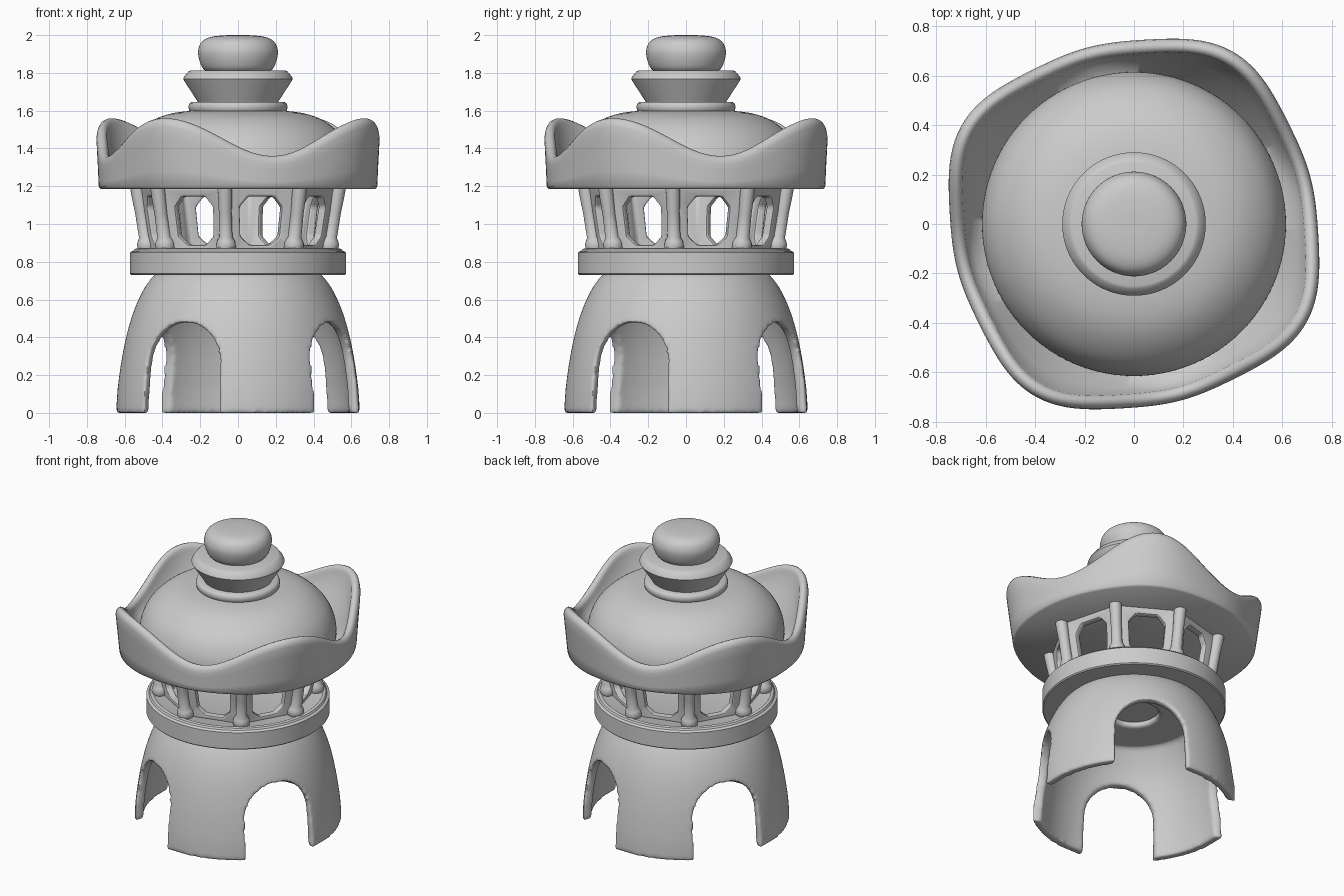
import bpy, bmesh
from math import pi, cos, sin, radians, atan2
from mathutils import Matrix

if "Cube" in bpy.data.objects:
    bpy.data.objects.remove(bpy.data.objects["Cube"])


def make(name, bm, smooth=True, angle=35):
    bmesh.ops.recalc_face_normals(bm, faces=bm.faces)
    me = bpy.data.meshes.new(name)
    bm.to_mesh(me)
    bm.free()
    ob = bpy.data.objects.new(name, me)
    bpy.context.collection.objects.link(ob)
    if smooth:
        bpy.ops.object.select_all(action='DESELECT')
        ob.select_set(True)
        bpy.context.view_layer.objects.active = ob
        bpy.ops.object.shade_smooth_by_angle(angle=radians(angle))
    return ob


def sweep(name, rows, closed=False, angle=35):
    """Rows of rings: rows[i] is a list of points around the z axis."""
    bm = bmesh.new()
    rings = [[bm.verts.new(p) for p in row] for row in rows]
    n = len(rings[0])
    pairs = list(zip(rings, rings[1:]))
    if closed:
        pairs.append((rings[-1], rings[0]))
    else:
        bm.faces.new(rings[0])
        bm.faces.new(rings[-1])
    for a, b in pairs:
        for i in range(n):
            j = (i + 1) % n
            bm.faces.new((a[i], a[j], b[j], b[i]))
    return make(name, bm, angle=angle)


def lathe(name, profile, n=96, start=0.0, closed=False, angle=35):
    rows = [[(r * cos(start + 2 * pi * i / n), r * sin(start + 2 * pi * i / n), z)
             for i in range(n)] for r, z in profile]
    return sweep(name, rows, closed, angle)


def smooth_curve(pts, steps=5):
    """Catmull-Rom through profile points."""
    p = [pts[0]] + pts + [pts[-1]]
    out = []
    for i in range(1, len(p) - 2):
        for s in range(steps):
            t = s / steps
            out.append(tuple(0.5 * (2 * b + (c - a) * t + (2 * a - 5 * b + 4 * c - d) * t * t
                                    + (3 * b - a - 3 * c + d) * t ** 3)
                             for a, b, c, d in zip(p[i - 1], p[i], p[i + 1], p[i + 2])))
    return out + [pts[-1]]


def cut_through(target, name, outline, angle_deg):
    """Prism with a (width, z) outline, running through the axis both ways."""
    bm = bmesh.new()
    ends = [[bm.verts.new((x, w, z)) for w, z in outline] for x in (-1, 1)]
    n = len(outline)
    for e in ends:
        bm.faces.new(e)
    for i in range(n):
        j = (i + 1) % n
        bm.faces.new((ends[0][i], ends[0][j], ends[1][j], ends[1][i]))
    bm.transform(Matrix.Rotation(radians(angle_deg), 4, 'Z'))
    cutter = make(name, bm, smooth=False)
    cutter.hide_render = True
    cutter.hide_set(True)
    mod = target.modifiers.new("cut", 'BOOLEAN')
    mod.object = cutter
    mod.operation = 'DIFFERENCE'
    mod.solver = 'EXACT'


# Arched base shell
outer = smooth_curve([(.645, 0), (.637, .13), (.613, .30), (.58, .45), (.54, .57), (.49, .67), (.44, .735)], 3)
inner = smooth_curve([(.40, .69), (.44, .63), (.49, .54), (.53, .43), (.56, .30), (.583, .13), (.59, 0)], 3)
base = lathe("arched_base", outer + [(.15, .735), (.15, .69)] + inner, closed=True)
arch = [(.225, -.1), (.225, .1)]
arch += [(.22 * cos(pi * i / 20), .25 + .23 * sin(pi * i / 20)) for i in range(21)]
arch += [(-.225, .1), (-.225, -.1)]
for a in (60, 150):
    cut_through(base, "arch_cutter", arch, a)
mod = base.modifiers.new("soften", 'REMESH')
mod.mode = 'VOXEL'
mod.voxel_size = .013
mod.use_smooth_shade = True
mod = base.modifiers.new("smooth", 'SMOOTH')
mod.factor = .5
mod.iterations = 6

# Platform ring
lathe("platform", [(.565, .73), (.572, .737), (.572, .848), (.565, .855), (.555, .857),
                   (.548, .868), (.53, .872), (.515, .865)])

# Eight-sided window cage
cage = lathe("window_cage", [(.475, .855), (.525, 1.195), (.475, 1.195), (.42, .855)],
             n=8, start=radians(37.5), closed=True)
window = [(.055, .89), (.105, .935), (.115, 1.09), (.07, 1.145),
          (-.07, 1.145), (-.115, 1.09), (-.105, .935), (-.055, .89)]
for k in range(4):
    cut_through(cage, "window_cutter", window, 15 + 45 * k)
mod = cage.modifiers.new("bevel", 'BEVEL')
mod.width = .012
mod.segments = 2
mod.limit_method = 'ANGLE'
mod.angle_limit = radians(40)

# Leaning posts with thicker feet
for k in range(8):
    post = lathe("post", [(.045, 0), (.052, .01), (.052, .038), (.045, .055), (.035, .072),
                          (.034, .2), (.038, .30), (.038, .335)], n=20)
    post.matrix_world = (Matrix.Rotation(radians(37.5 + 45 * k), 4, 'Z')
                         @ Matrix.Translation((.482, 0, .86))
                         @ Matrix.Rotation(atan2(.055, .33), 4, 'Y'))

# Roof tray: wavy rim with four raised corners
N = 160
rows = []
# (blend to rim height, outward offset, floor z, mode)
for kind in range(16):
    row = []
    for i in range(N):
        t = 2 * pi * i / N
        c = cos(4 * (t - radians(60)))
        k = ((1 + c) / 2) ** 2
        top = 1.46 + .10 * c
        rb, rt = .735 + .025 * k, .738 + .065 * k
        h = top - 1.185
        if kind == 0:
            r, z = .05, 1.185
        elif kind == 1:
            r, z = rb - .012, 1.185
        elif kind == 2:
            r, z = rb, 1.197
        elif kind <= 5:
            f = (.3, .55, .8)[kind - 3]
            r, z = rb + (rt - rb) * f, 1.185 + (h - .05) * f
        elif kind <= 12:
            a = pi * (kind - 6) / 6
            r, z = rt - .03 + .03 * cos(a), top - .045 + .045 * sin(a)
        elif kind == 13:
            r, z = .63 + (rt - .07 - .63) * .65, 1.27 + (top - .05 - 1.27) * .55
        elif kind == 14:
            r, z = .60, 1.25
        else:
            r, z = .05, 1.25
        row.append((r * cos(t), r * sin(t), z))
    rows.append(row)
sweep("roof_tray", rows, angle=50)

# Roof dome
lathe("roof_dome", smooth_curve([(.61, 1.22), (.614, 1.30), (.598, 1.38), (.555, 1.46), (.48, 1.53),
                                 (.39, 1.575), (.27, 1.597), (.1, 1.60)]), angle=60)

# Finial: collar, flared cup and knob
lathe("finial_collar", [(.2, 1.59), (.25, 1.592), (.26, 1.602), (.262, 1.625), (.256, 1.64),
                        (.243, 1.647), (.15, 1.647)], angle=60)
lathe("finial_cup", [(.21, 1.64), (.218, 1.655), (.283, 1.755), (.29, 1.768), (.285, 1.78),
                     (.262, 1.808), (.25, 1.813), (.1, 1.813)])
lathe("finial_knob", smooth_curve([(.165, 1.805), (.19, 1.83), (.208, 1.88), (.21, 1.925), (.19, 1.967),
                                   (.145, 1.99), (.07, 1.999), (.005, 2.0)]), angle=60)
